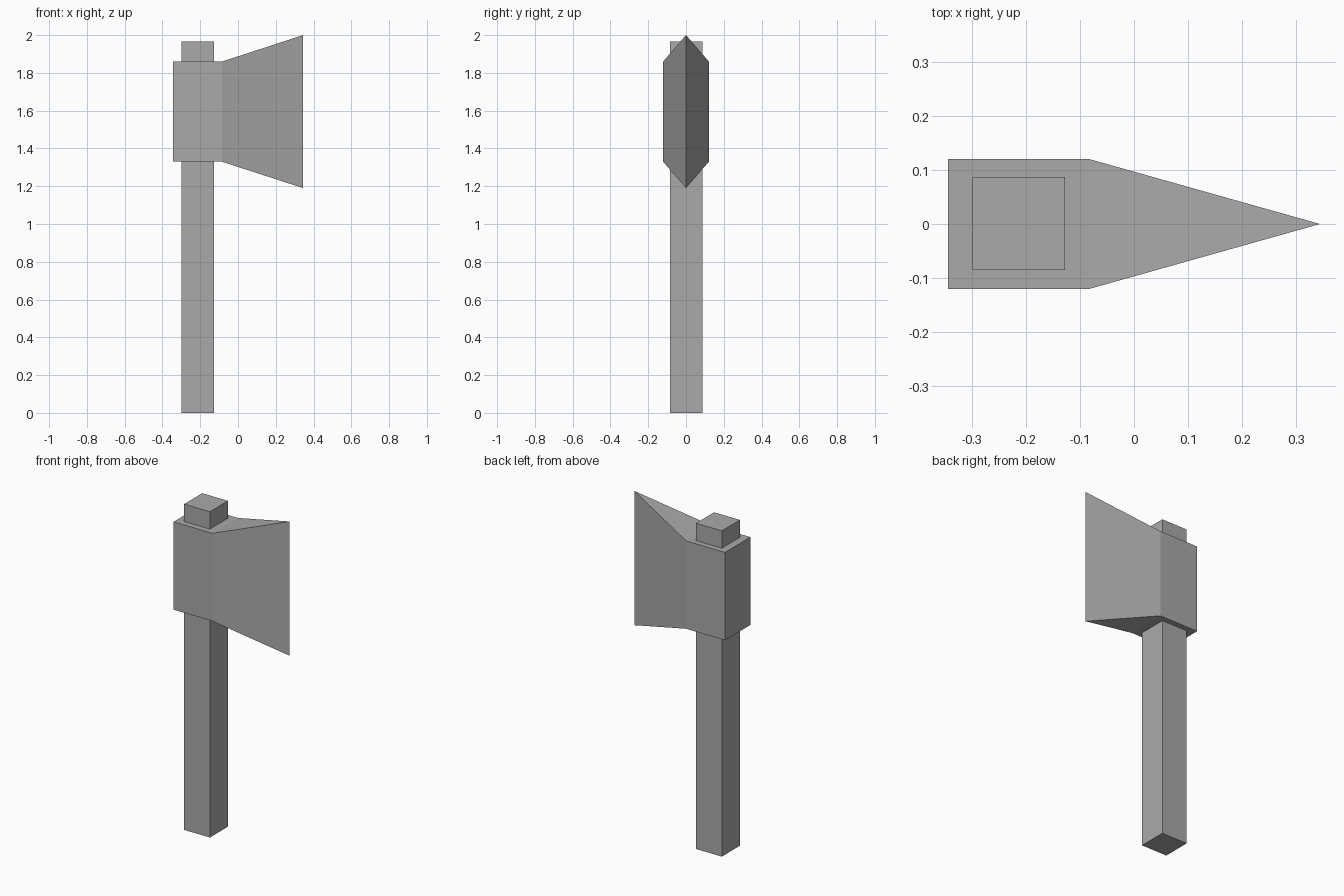
import bpy
import bmesh

if "Cube" in bpy.data.objects:
    bpy.data.objects.remove(bpy.data.objects["Cube"], do_unlink=True)

# One plain grey for the whole tool
grey = bpy.data.materials.new("plain_grey")
grey.use_nodes = True
colour = (0.4, 0.4, 0.4, 1)
grey.diffuse_color = colour
grey.node_tree.nodes["Principled BSDF"].inputs["Base Color"].default_value = colour


def box(bm, x, y, z):
    """Add a box from (min, max) ranges and return its vertices."""
    verts = bmesh.ops.create_cube(bm, size=1)["verts"]
    for v in verts:
        for axis, (low, high) in enumerate((x, y, z)):
            v.co[axis] = high if v.co[axis] > 0 else low
    return verts


def finish(bm, name):
    bmesh.ops.recalc_face_normals(bm, faces=bm.faces[:])
    mesh = bpy.data.meshes.new(name)
    bm.to_mesh(mesh)
    bm.free()
    mesh.materials.append(grey)
    obj = bpy.data.objects.new(name, mesh)
    bpy.context.collection.objects.link(obj)
    return obj


# Handle: a square post running up through the head
bm = bmesh.new()
box(bm, (-0.3, -0.128), (-0.085, 0.087), (0, 1.965))
finish(bm, "handle")

# Axe head: a block whose +x side is extruded, flared and pinched to an edge
bm = bmesh.new()
box(bm, (-0.345, -0.085), (-0.121, 0.121), (1.33, 1.86))
bm.faces.ensure_lookup_table()
side = max(bm.faces, key=lambda f: f.calc_center_median().x)
grown = bmesh.ops.extrude_discrete_faces(bm, faces=[side])["faces"][0]
for v in grown.verts:
    v.co.x = 0.345
    v.co.y = 0
    v.co.z = 2.0 if v.co.z > 1.6 else 1.19
bmesh.ops.remove_doubles(bm, verts=bm.verts[:], dist=0.0001)
finish(bm, "axe_head")
